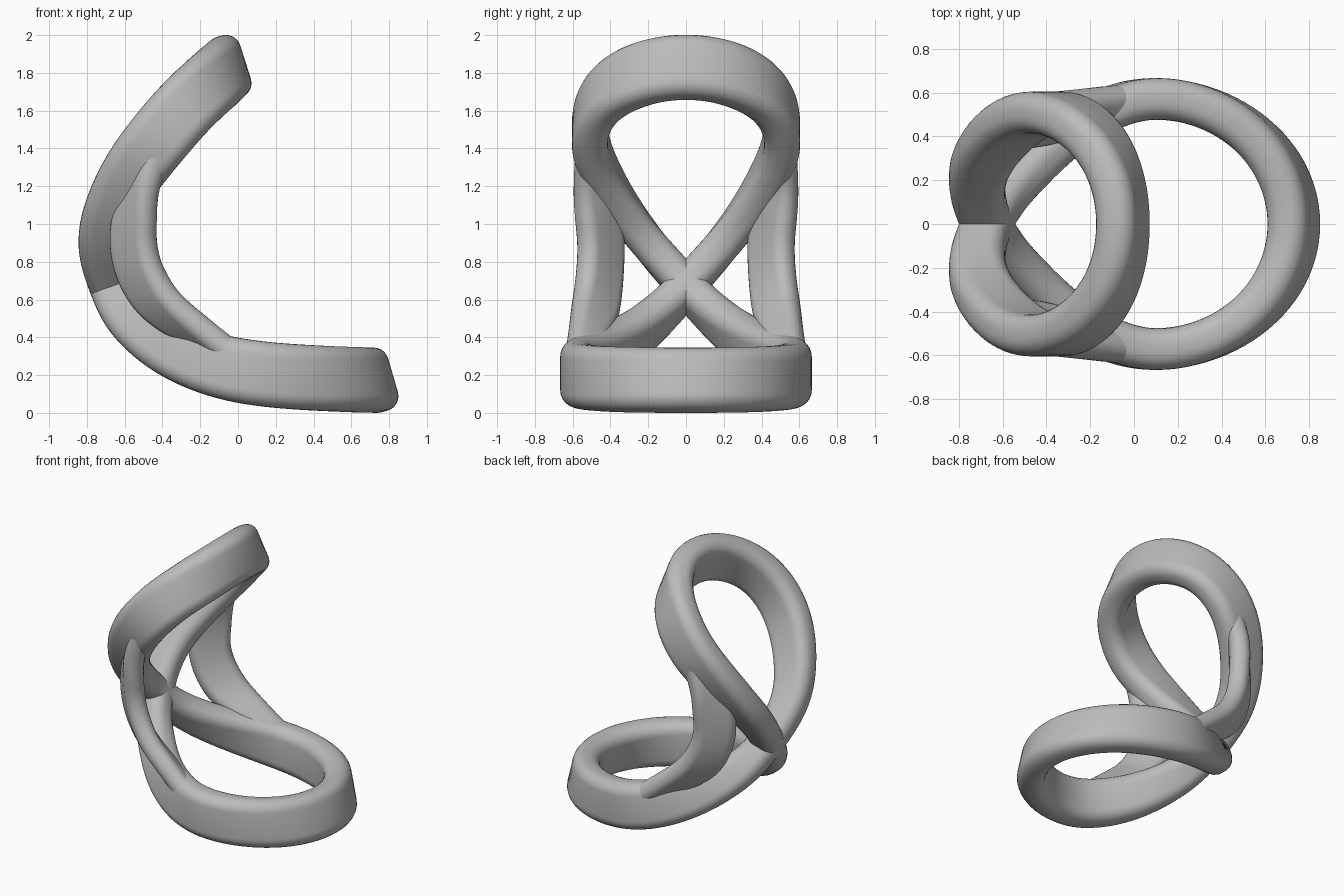
import bpy, bmesh, math
from mathutils import Vector

cube = bpy.data.objects.get("Cube")
if cube:
    bpy.data.objects.remove(cube)

grey = bpy.data.materials.new("plain_grey")
grey.use_nodes = True
colour = (0.5, 0.5, 0.5, 1)
grey.diffuse_color = colour
grey.node_tree.nodes["Principled BSDF"].inputs["Base Color"].default_value = colour


def spline(points, closed, steps=8):
    """Catmull-Rom interpolation of control points of any dimension."""
    count = len(points)

    def pick(i):
        return points[i % count] if closed else points[max(0, min(count - 1, i))]

    result = []
    for i in range(count if closed else count - 1):
        quad = [pick(i + k) for k in (-1, 0, 1, 2)]
        for s in range(steps):
            t = s / steps
            result.append([
                b + t * (c - a) / 2
                + t * t * (2 * a - 5 * b + 4 * c - d) / 2
                + t ** 3 * (3 * b - a - 3 * c + d) / 2
                for a, b, c, d in zip(*quad)])
    if not closed:
        result.append(list(points[-1]))
    return result


def relax(path, closed, passes=30):
    """Even out a sampled path."""
    for _ in range(passes):
        last = len(path) - 1
        path = [
            p if not closed and i in (0, last) else
            [(a + 2 * b + c) / 4 for a, b, c in zip(path[i - 1], p, path[(i + 1) % (last + 1)])]
            for i, p in enumerate(path)]
    return path


def rounded_section(half_long, half_wide, radius, steps=6):
    """Rounded rectangle as (long, wide) pairs."""
    section = []
    for corner, (u, v) in enumerate(((1, 1), (-1, 1), (-1, -1), (1, -1))):
        for s in range(steps + 1):
            angle = math.radians(90) * (corner + s / steps)
            section.append((u * (half_long - radius) + radius * math.cos(angle),
                            v * (half_wide - radius) + radius * math.sin(angle)))
    return section


def sweep(name, centres, long_axes, sections, closed):
    """Skin a band whose long section axis follows the given directions."""
    bm = bmesh.new()
    rings = []
    count = len(centres)
    for i, centre in enumerate(centres):
        if closed:
            tangent = centres[(i + 1) % count] - centres[i - 1]
        else:
            tangent = centres[min(i + 1, count - 1)] - centres[max(i - 1, 0)]
        tangent.normalize()
        along = long_axes[i] - tangent * long_axes[i].dot(tangent)
        along.normalize()
        across = tangent.cross(along)
        rings.append([bm.verts.new(centre + along * u + across * v) for u, v in sections[i]])
    for i in range(count if closed else count - 1):
        a, b = rings[i], rings[(i + 1) % count]
        for j in range(len(a)):
            k = (j + 1) % len(a)
            bm.faces.new((a[j], a[k], b[k], b[j]))
    if not closed:
        bm.faces.new(rings[0])
        bm.faces.new(rings[-1])
    bmesh.ops.remove_doubles(bm, verts=bm.verts, dist=0.0001)
    bmesh.ops.recalc_face_normals(bm, faces=bm.faces)
    mesh = bpy.data.meshes.new(name)
    bm.to_mesh(mesh)
    bm.free()
    mesh.materials.append(grey)
    obj = bpy.data.objects.new(name, mesh)
    bpy.context.collection.objects.link(obj)
    bpy.ops.object.select_all(action="DESELECT")
    obj.select_set(True)
    bpy.context.view_layer.objects.active = obj
    bpy.ops.object.shade_smooth_by_angle(angle=math.radians(40))


# Half of the figure-eight band, top to bottom:
# x, y, z, section angle in the xz plane, section half length
half = [
    (-.045, 0, 1.835, 107, .172), (-.07, .2, 1.81, 110, .172), (-.155, .375, 1.735, 119, .172),
    (-.28, .485, 1.62, 132, .172), (-.42, .52, 1.455, 143, .172), (-.565, .455, 1.27, 154, .165),
    (-.69, .31, 1.04, 169, .142), (-.725, .17, .86, 181, .127), (-.675, 0, .67, 198, .112),
    (-.605, -.13, .53, 216, .124), (-.475, -.27, .41, 232, .138), (-.31, -.42, .315, 246, .155),
    (-.1, -.54, .245, 258, .168), (.125, -.585, .203, 267, .172), (.43, -.505, .183, 276, .172),
    (.665, -.29, .174, 284, .172), (.75, 0, .173, 287, .172),
]
mirrored = [(x, -y, z, a, h) for x, y, z, a, h in half[-2:0:-1]]
band = relax(spline(half + mirrored, True), True)
sweep("figure_eight_band",
      [Vector((x, y, z)) for x, y, z, a, h in band],
      [Vector((math.cos(math.radians(a)), 0, math.sin(math.radians(a))))
       for x, y, z, a, h in band],
      [rounded_section(h, .095, .08) for x, y, z, a, h in band], True)

# Side struts joining the two loops: x, y, z, section angle in plan, half length
strut = relax(spline([
    (-.39, .515, 1.47, 80, .07), (-.455, .503, 1.31, 70, .088), (-.51, .485, 1.18, 60, .115),
    (-.545, .463, 1.04, 49, .14), (-.555, .45, .9, 45, .145), (-.52, .455, .74, 43, .145),
    (-.41, .475, .57, 42, .14), (-.2, .515, .42, 47, .11), (.04, .568, .26, 75, .075),
], False), False, 10)
for name, side in (("back_strut", 1), ("front_strut", -1)):
    sweep(name,
          [Vector((x, side * y, z)) for x, y, z, a, h in strut],
          [Vector((math.cos(math.radians(a)), side * math.sin(math.radians(a)), 0))
           for x, y, z, a, h in strut],
          [rounded_section(h, .07, .065) for x, y, z, a, h in strut], False)
